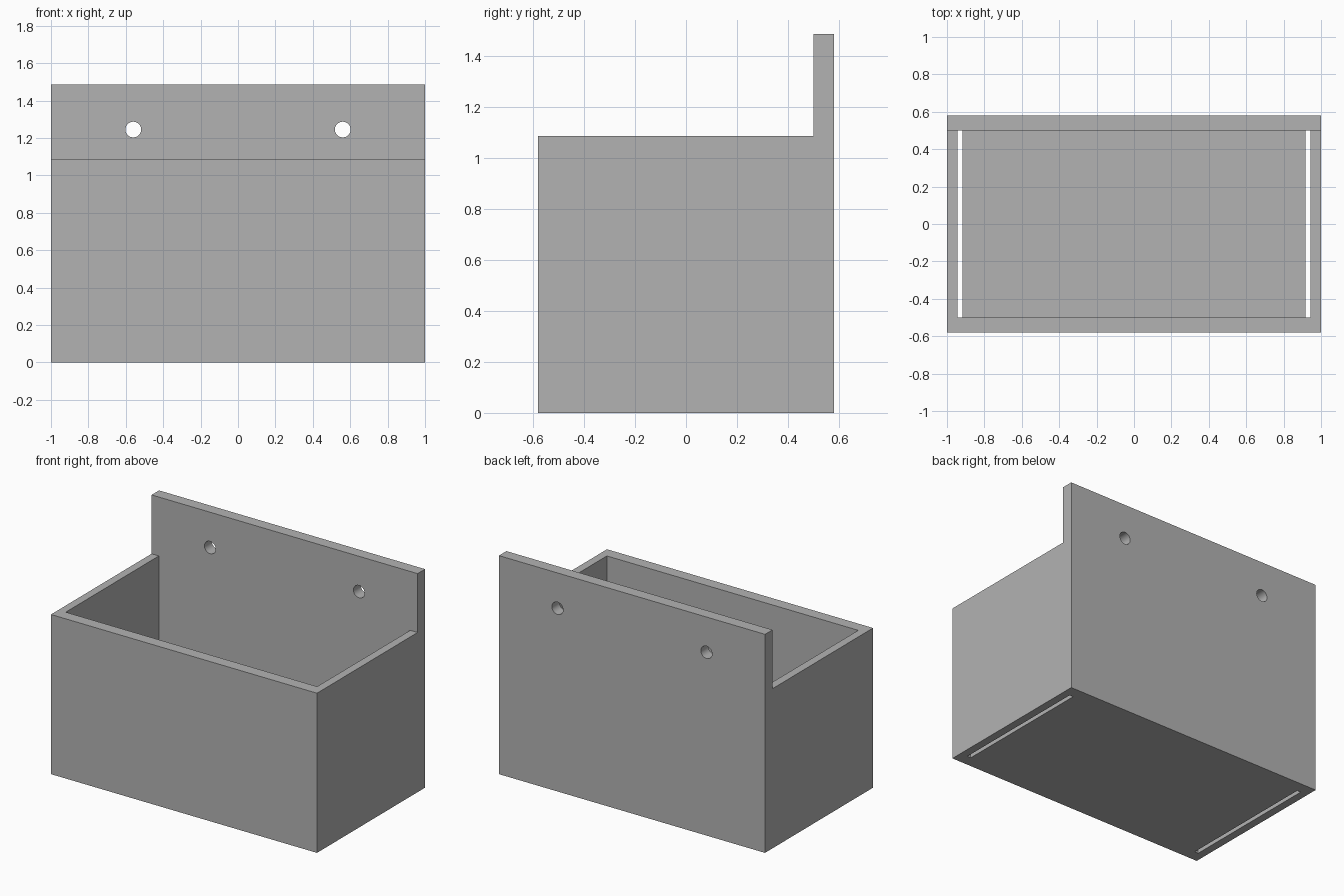
import bpy
import bmesh
from mathutils import Vector, Matrix

if "Cube" in bpy.data.objects:
    bpy.data.objects.remove(bpy.data.objects["Cube"])

# Overall dimensions
HALF_W, HALF_D = 1.0, 0.58
INNER_W, INNER_D = 0.945, 0.5
RIM, TOP = 1.085, 1.485
FLOOR = 0.08
SLOT_IN = 0.917          # inner edge of the drainage slots
HOLE_X, HOLE_Z, HOLE_R = 0.56, 1.245, 0.042

grey = bpy.data.materials.new("plain grey")
grey.use_nodes = True
grey.diffuse_color = (0.45, 0.45, 0.45, 1)
grey.node_tree.nodes["Principled BSDF"].inputs["Base Color"].default_value = grey.diffuse_color


def finish(name, bm):
    bmesh.ops.recalc_face_normals(bm, faces=bm.faces)
    mesh = bpy.data.meshes.new(name)
    bm.to_mesh(mesh)
    bm.free()
    mesh.materials.append(grey)
    obj = bpy.data.objects.new(name, mesh)
    bpy.context.collection.objects.link(obj)
    return obj


def extrude_profile(name, points, direction):
    """Extrude a closed outline along a direction, centred on the origin."""
    direction = Vector(direction)
    bm = bmesh.new()
    face = bm.faces.new([bm.verts.new(Vector(p) - direction / 2) for p in points])
    result = bmesh.ops.extrude_face_region(bm, geom=[face])
    verts = [v for v in result["geom"] if isinstance(v, bmesh.types.BMVert)]
    bmesh.ops.translate(bm, verts=verts, vec=direction)
    return finish(name, bm)


# Body: L-shaped side outline with the tall back panel
outline = [(-HALF_D, 0), (HALF_D, 0), (HALF_D, TOP), (INNER_D, TOP), (INNER_D, RIM), (-HALF_D, RIM)]
box = extrude_profile("wall_planter_box", [(0, y, z) for y, z in outline], (2 * HALF_W, 0, 0))

# Cavity with a slot dropping through the floor along each side wall
half = [(INNER_W, RIM + 0.2), (INNER_W, -0.1), (SLOT_IN, -0.1), (SLOT_IN, FLOOR)]
section = half + [(-x, z) for x, z in reversed(half)]
cutters = [extrude_profile("cavity_cutter", [(x, 0, z) for x, z in section], (0, 2 * INNER_D, 0))]

# Screw holes through the back panel
for side, x in (("left", HOLE_X), ("right", -HOLE_X)):
    bm = bmesh.new()
    bmesh.ops.create_cone(bm, cap_ends=True, segments=48, radius1=HOLE_R, radius2=HOLE_R, depth=0.4,
                          matrix=Matrix.Translation((x, HALF_D, HOLE_Z)) @ Matrix.Rotation(1.5707963, 4, "X"))
    cutters.append(finish(side + "_hole_cutter", bm))

bpy.context.view_layer.objects.active = box
box.select_set(True)
for cutter in cutters:
    cutter.hide_render = True
    mod = box.modifiers.new(cutter.name, "BOOLEAN")
    mod.operation = "DIFFERENCE"
    mod.solver = "EXACT"
    mod.object = cutter
    bpy.ops.object.modifier_apply(modifier=mod.name)
    bpy.data.objects.remove(cutter)

bpy.ops.object.shade_smooth_by_angle(angle=0.6)
